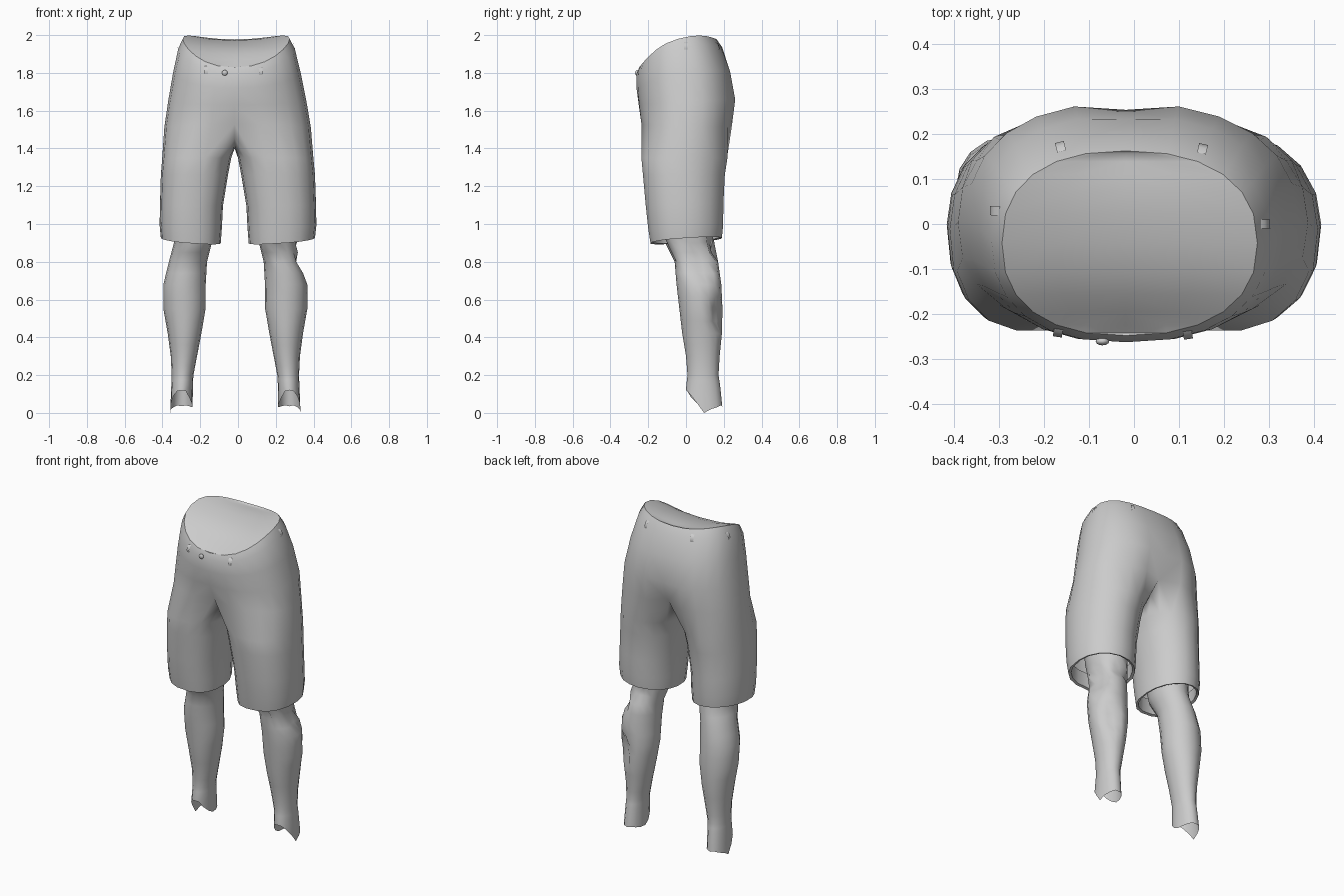
import bpy, bmesh
from math import sin, cos, radians, pi
from mathutils import Vector

if "Cube" in bpy.data.objects:
    bpy.data.objects.remove(bpy.data.objects["Cube"])


def make_object(name, bm, loc=(0, 0, 0), angle=50):
    bmesh.ops.recalc_face_normals(bm, faces=bm.faces[:])
    me = bpy.data.meshes.new(name)
    bm.to_mesh(me)
    bm.free()
    ob = bpy.data.objects.new(name, me)
    ob.location = loc
    bpy.context.collection.objects.link(ob)
    bpy.ops.object.select_all(action='DESELECT')
    ob.select_set(True)
    bpy.context.view_layer.objects.active = ob
    bpy.ops.object.shade_smooth_by_angle(angle=radians(angle))
    return ob


def spow(v, p=0.82):
    return (abs(v) ** p) * (1 if v >= 0 else -1)


def bridge(bm, a, b, closed):
    n = len(a)
    for i in range(n if closed else n - 1):
        j = (i + 1) % n
        bm.faces.new((a[i], a[j], b[j], b[i]))


# ---- shorts: one half, mirrored across the centre plane ----
ARC, INNER = 13, 5
# half width, front y, back y, z at front / side / back, centre crease front / back
upper = [
    (.283, -.247, .162, 1.83, 1.980, 1.978, 0, 0),
    (.308, -.262, .192, 1.795, 1.93, 1.935, 0, 0),
    (.338, -.262, .240, 1.72, 1.80, 1.81, 0, .008),
    (.366, -.255, .268, 1.63, 1.65, 1.66, .005, .015),
    (.388, -.243, .250, 1.53, 1.51, 1.52, .035, .055),
]
# inner x, outer x, front y, back y, z, hem tilt
legs = [
    (.018, .400, -.238, .222, 1.35, 0),
    (.035, .408, -.230, .208, 1.26, 0),
    (.062, .413, -.215, .200, 1.10, .005),
    (.068, .415, -.202, .199, .985, .012),
    (.074, .408, -.190, .192, .912, .02),
    (.088, .394, -.176, .178, .917, .02),
    (.091, .392, -.174, .176, 1.00, .01),
]
bm = bmesh.new()
rows = []
for w, yf, yb, zf, zs, zb, cf, cb in upper:
    row = []
    for i in range(ARC):
        t = radians(-90 + 180 * i / (ARC - 1))
        s = sin(t)
        u = w * max(cos(t), 0) ** .85
        y = (yf + yb) / 2 + (yb - yf) / 2 * spow(s, .85)
        if i == 0:
            u, y = 0, yf + cf
        elif i == ARC - 1:
            u, y = 0, yb - cb
        z = zs + (zb - zf) / 2 * s + ((zb + zf) / 2 - zs) * s * s
        row.append(bm.verts.new((u, y, z)))
    rows.append(row)
for a, b in zip(rows, rows[1:]):
    bridge(bm, a, b, False)

# dished waist cap with a crisp rim
top = rows[0]
half, mid = [], []
for i, v in enumerate(top[1:-1], 1):
    dip = .03 * sin(pi * i / (ARC - 1))
    half.append(bm.verts.new((v.co.x * .55, v.co.y, v.co.z - dip * .75)))
    mid.append(bm.verts.new((0, v.co.y, v.co.z - dip)))
bridge(bm, top[1:-1], half, False)
bridge(bm, half, mid, False)
bm.faces.new((top[0], top[1], half[0], mid[0]))
bm.faces.new((top[-1], mid[-1], half[-1], top[-2]))
for a, b in zip(top, top[1:]):
    bm.edges.get((a, b)).smooth = False

# crotch seam closes the last ring, then the leg tube continues down
ring = rows[-1][:]
p0, p1 = ring[-1].co.copy(), ring[0].co.copy()
for k in range(1, INNER + 1):
    t = k / (INNER + 1)
    e = p0.lerp(p1, t)
    ring.append(bm.verts.new((0, e.y, 1.40 + (e.z - 1.40) * (2 * t - 1) ** 2)))
for xi, xo, yf, yb, z, tilt in legs:
    new = []
    for i in range(ARC + INNER):
        if i < ARC:
            a = radians(-122 + 244 * i / (ARC - 1))
        else:
            a = radians(122 + 116 * (i - ARC + 1) / (INNER + 1))
        p = .82 if sin(a) < 0 else 1
        new.append(bm.verts.new(((xi + xo) / 2 + (xo - xi) / 2 * spow(cos(a), p),
                                 (yf + yb) / 2 + (yb - yf) / 2 * spow(sin(a), p),
                                 z + tilt * (cos(a) + sin(a)) * .7)))
    bridge(bm, ring, new, True)
    ring = new
shorts = make_object("shorts", bm)
shorts.modifiers.new("mirror", 'MIRROR')
bpy.ops.object.modifier_apply(modifier="mirror")
# the centre line sits slightly to one side
for v in shorts.data.vertices:
    v.co.x -= .018 * max(0, 1 - (v.co.x / .413) ** 2)


# ---- calves: tapered tubes with a ragged open bottom ----
calf = [  # z, inner x, outer x, front y, back y
    (1.10, .100, .340, -.13, .13), (.98, .115, .335, -.125, .14),
    (.90, .125, .325, -.11, .15), (.80, .150, .352, -.06, .17),
    (.68, .157, .381, -.05, .187), (.55, .158, .381, -.035, .193),
    (.42, .180, .358, -.02, .190), (.30, .203, .342, .0, .178),
    (.20, .222, .337, .008, .172), (.15, .225, .339, .002, .18),
]
ragged = [0, .02, .03, .04, .035, .04, .035, .03, .03, .05, .08,
          .115, .12, .115, .09, .05]
wounds = [  # centre, radius, depth
    (Vector((.345, .08, .79)), .075, .03),
    (Vector((.325, .16, .53)), .055, .025),
    (Vector((.220, -.09, .86)), .05, .03),
    (Vector((.235, .16, .87)), .05, .025),
]


def make_calf(name, side, torn):
    rings = []
    for a, b in zip(calf, calf[1:]):
        rings += [a, [(p + q) / 2 for p, q in zip(a, b)]]
    rings += [calf[-1], (0, .226, .345, 0, .192)]
    bm = bmesh.new()
    prev = None
    for n, (z, xi, xo, yf, yb) in enumerate(rings):
        cur = []
        axis = Vector(((xi + xo) / 2, (yf + yb) / 2, z))
        for i in range(16):
            a = 2 * pi * i / 16
            p = axis + Vector(((xo - xi) / 2 * cos(a), (yb - yf) / 2 * sin(a), 0))
            if n == len(rings) - 1:
                p.z = ragged[i]
            if torn:
                for c, r, d in wounds:
                    if (p - c).length < r:
                        p += (axis - p).normalized() * d
            cur.append(bm.verts.new((-.014 + side * p.x, p.y, p.z)))
        if prev:
            bridge(bm, prev, cur, True)
        prev = cur
    return make_object(name, bm)


make_calf("left_calf", -1, False)
make_calf("right_calf", 1, True)

# ---- belt loops: small arched strips laid on the shorts surface ----
bpy.context.view_layer.update()
spots = [(-.17, -.25, 1.822), (.12, -.25, 1.815), (-.32, .03, 1.945),
         (.29, .0, 1.945), (-.165, .18, 1.945), (.155, .18, 1.945)]
for n, spot in enumerate(spots):
    hit, loc, nor, _ = shorts.closest_point_on_mesh(Vector(spot))
    across = Vector((0, 0, 1)).cross(nor).normalized()
    up = nor.cross(across)
    bm = bmesh.new()
    pair = [[bm.verts.new(loc + across * e + up * h + nor * o)
             for h, o in ((.024, -.003), (.012, .006), (-.012, .006), (-.024, -.003))]
            for e in (-.01, .01)]
    bridge(bm, pair[0], pair[1], False)
    make_object(f"belt_loop_{n + 1}", bm, angle=60)

# ---- waist button ----
bm = bmesh.new()
bmesh.ops.create_uvsphere(bm, u_segments=12, v_segments=8, radius=.015)
bmesh.ops.scale(bm, vec=(1, .6, 1), verts=bm.verts[:])
make_object("button", bm, (-.07, -.26, 1.80))
